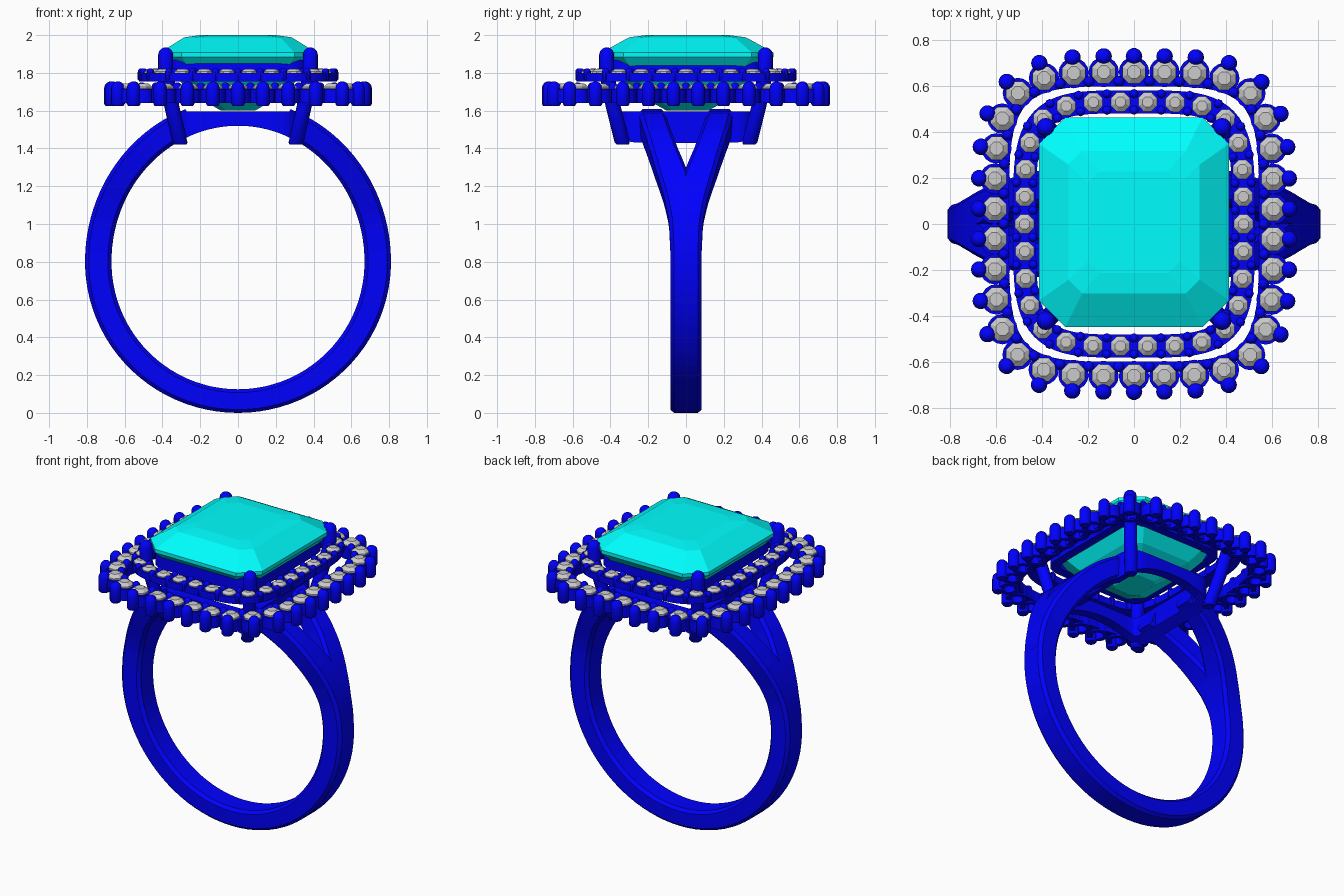
import bpy, bmesh
from math import sin, cos, pi, radians, sqrt, hypot
from mathutils import Vector

if "Cube" in bpy.data.objects:
    bpy.data.objects.remove(bpy.data.objects["Cube"])


def material(name, color):
    m = bpy.data.materials.new(name)
    m.diffuse_color = color
    m.use_nodes = True
    m.node_tree.nodes["Principled BSDF"].inputs["Base Color"].default_value = m.diffuse_color
    return m


BLUE = material("blue_metal", (0.0, 0.0, 1.0, 1))
CYAN = material("cyan_gem", (0.0, 1.0, 1.0, 1))


def skin(bm, rings, loop=False):
    rows = [[bm.verts.new(p) for p in r] for r in rings]
    n = len(rows[0])
    for i in range(len(rows) if loop else len(rows) - 1):
        a, b = rows[i], rows[(i + 1) % len(rows)]
        for j in range(n):
            k = (j + 1) % n
            bm.faces.new((a[j], a[k], b[k], b[j]))
    if not loop:
        bm.faces.new(rows[0][::-1])
        bm.faces.new(rows[-1])


def finish(name, bm, mat=None, smooth=True):
    bmesh.ops.recalc_face_normals(bm, faces=bm.faces)
    me = bpy.data.meshes.new(name)
    bm.to_mesh(me)
    bm.free()
    ob = bpy.data.objects.new(name, me)
    bpy.context.collection.objects.link(ob)
    if mat:
        me.materials.append(mat)
    if smooth:
        bpy.ops.object.select_all(action='DESELECT')
        ob.select_set(True)
        bpy.context.view_layer.objects.active = ob
        bpy.ops.object.shade_smooth_by_angle(angle=radians(35))
    return ob


def rod(bm, pts, r, sides=12):
    """Rod through points with a domed far end; pts run bottom to top."""
    pts = [Vector(p) for p in pts]
    d = (pts[-1] - pts[-2]).normalized()
    tip = pts[-1]
    stops = [(pts[0], r * 0.8), (pts[0] + (pts[1] - pts[0]).normalized() * r * 0.3, r)]
    stops += [(p, r) for p in pts[1:-1]]
    stops += [(tip - d * r * (1 - sin(a)), r * cos(a)) for a in (0, 0.5, 0.95, 1.3)]
    skin(bm, [[c + Vector((q * cos(2 * pi * i / sides), q * sin(2 * pi * i / sides), 0))
               for i in range(sides)] for c, q in stops])


def cushion(a, b, n, count, shift=0.0):
    """Evenly spaced (x, y, normal x, normal y) round a bulged rectangle."""
    N = 4000
    P = []
    for i in range(N + 1):
        t = pi / 2 - 2 * pi * i / N
        r = (abs(cos(t) / a) ** n + abs(sin(t) / b) ** n) ** (-1 / n)
        P.append((r * cos(t), r * sin(t)))
    L = [0.0]
    for p, q in zip(P, P[1:]):
        L.append(L[-1] + hypot(q[0] - p[0], q[1] - p[1]))
    out, j = [], 0
    for i in range(count):
        while L[j] < L[-1] * (i + shift) / count:
            j += 1
        x, y = P[j]
        gx = abs(x / a) ** (n - 1) / a * (1 if x > 0 else -1)
        gy = abs(y / b) ** (n - 1) / b * (1 if y > 0 else -1)
        g = hypot(gx, gy)
        out.append((x, y, gx / g, gy / g))
    return out


def band(bm, path, o0, o1, low, high):
    rings = []
    for x, y, nx, ny in path:
        p, q = (x + nx * o0, y + ny * o0), (x + nx * o1, y + ny * o1)
        zp, zq = (low(p[0]), low(q[0])) if callable(low) else (low, low)
        rings.append([(*p, zp), (*q, zq), (*q, high), (*p, high)])
    skin(bm, rings, True)


def stone(bm, x, y, z, r):
    """Small round brilliant, girdle at z."""
    levels = [(0.1, -0.9), (1, -0.1), (1, 0.08), (0.55, 0.42)]
    skin(bm, [[(x + r * k * cos(pi * i / 4 + 0.39), y + r * k * sin(pi * i / 4 + 0.39), z + r * h)
               for i in range(8)] for k, h in levels])


# Shank: lower hoop plus two forked branches on each side
def hoop_section(deg, y0, y1, sx=1, sy=1):
    t = radians(deg)
    up = sin(t) > 0
    def pt(u, y):
        rx = 0.67 + 0.14 * u
        rz = 0.72 + 0.14 * u if up else 0.675 + 0.125 * u
        return (sx * rx * cos(t), sy * y, 0.8 + rz * sin(t))
    c, e = 0.02, 0.14
    return [pt(0, y0 + c), pt(0, y1 - c), pt(e, y1), pt(1 - e, y1),
            pt(1, y1 - c), pt(1, y0 + c), pt(1 - e, y0), pt(e, y0)]


def lerp(table, t):
    for p, q in zip(table, table[1:]):
        if t <= q[0]:
            f = (t - p[0]) / (q[0] - p[0])
            return [p[i] + (q[i] - p[i]) * f for i in (1, 2)]
    return table[-1][1:]


bm = bmesh.new()
skin(bm, [hoop_section(-190 + 4 * i, -0.083, 0.083) for i in range(51)])
FORK = [(4, -.025, .083), (15, -.025, .09), (24, -.025, .115), (33, -.02, .15),
        (37, .003, .165), (46, .045, .195), (56, .08, .225), (65, .103, .245), (70, .11, .25)]
for sx in (1, -1):
    for sy in (1, -1):
        skin(bm, [hoop_section(4 + 3 * i, *lerp(FORK, 4 + 3 * i), sx, sy) for i in range(23)])
finish("split_shank", bm, BLUE)

# Gallery frame, underside following the finger hole
bm = bmesh.new()
band(bm, cushion(.295, .33, 10, 96), -.035, .03,
     lambda x: 0.8 + 0.72 * sqrt(1 - (x / 0.67) ** 2), 1.595)
finish("gallery_frame", bm, BLUE)

# Bezel rail under the main gem
bm = bmesh.new()
band(bm, cushion(.345, .385, 10, 96), -.03, .03, 1.77, 1.88)
finish("gem_rail", bm, BLUE)

# Four corner prongs
bm = bmesh.new()
for sx in (1, -1):
    for sy in (1, -1):
        rod(bm, [(sx * x, sy * y, z) for x, y, z in
                 ((.305, .335, 1.42), (.35, .385, 1.62), (.383, .42, 1.8), (.383, .42, 1.935))], .04, 16)
finish("corner_prongs", bm, BLUE)


# Main emerald-cut gem
def octagon(hx, hy, c, z):
    q = [(hx, hy - c), (hx - c, hy), (-hx + c, hy), (-hx, hy - c)]
    return [(x, y + .008, z) for x, y in q + [(-x, -y) for x, y in q]]


bm = bmesh.new()
skin(bm, [octagon(*l) for l in (
    (.09, .11, .03, 1.60), (.26, .29, .08, 1.70), (.413, .455, .115, 1.885),
    (.413, .455, .115, 1.908), (.285, .31, .06, 1.988), (.2, .22, .05, 2.0))])
finish("main_gem", bm, CYAN, smooth=False)

# Inner halo: band, stones and bead prongs between the stones
INNER = (.475, .53, 4.2)
bm = bmesh.new()
band(bm, cushion(*INNER, 120), -.05, .05, 1.755, 1.80)
for x, y, nx, ny in cushion(*INNER, 30, 0.0):
    for o in (-.036, .036):
        rod(bm, [(x + nx * o, y + ny * o, 1.76), (x + nx * o, y + ny * o, 1.825)], .02, 8)
finish("inner_halo", bm, BLUE)
bm = bmesh.new()
for x, y, nx, ny in cushion(*INNER, 30, 0.5):
    stone(bm, x, y, 1.803, .044)
finish("inner_halo_stones", bm, None, smooth=False)

# Outer halo: stone cups, linking rail, outer posts and small inner beads
OUTER = (.605, .66, 4.2)
seats = cushion(*OUTER, 34)
bm = bmesh.new()
band(bm, cushion(*OUTER, 136), -.062, -.03, 1.65, 1.72)
for x, y, nx, ny in seats:
    cup = [(x, y, cos(2 * pi * i / 16), sin(2 * pi * i / 16)) for i in range(16)]
    band(bm, cup, .038, .066, 1.64, 1.715)
    px, py = x + nx * .068, y + ny * .068
    rod(bm, [(px, py, 1.625), (px, py, 1.755)], .036, 14)
for x, y, nx, ny in cushion(*OUTER, 34, 0.5):
    px, py = x - nx * .04, y - ny * .04
    rod(bm, [(px, py, 1.65), (px, py, 1.75)], .024, 10)
finish("outer_halo", bm, BLUE)
bm = bmesh.new()
for x, y, nx, ny in seats:
    stone(bm, x, y, 1.722, .055)
finish("outer_halo_stones", bm, None, smooth=False)
